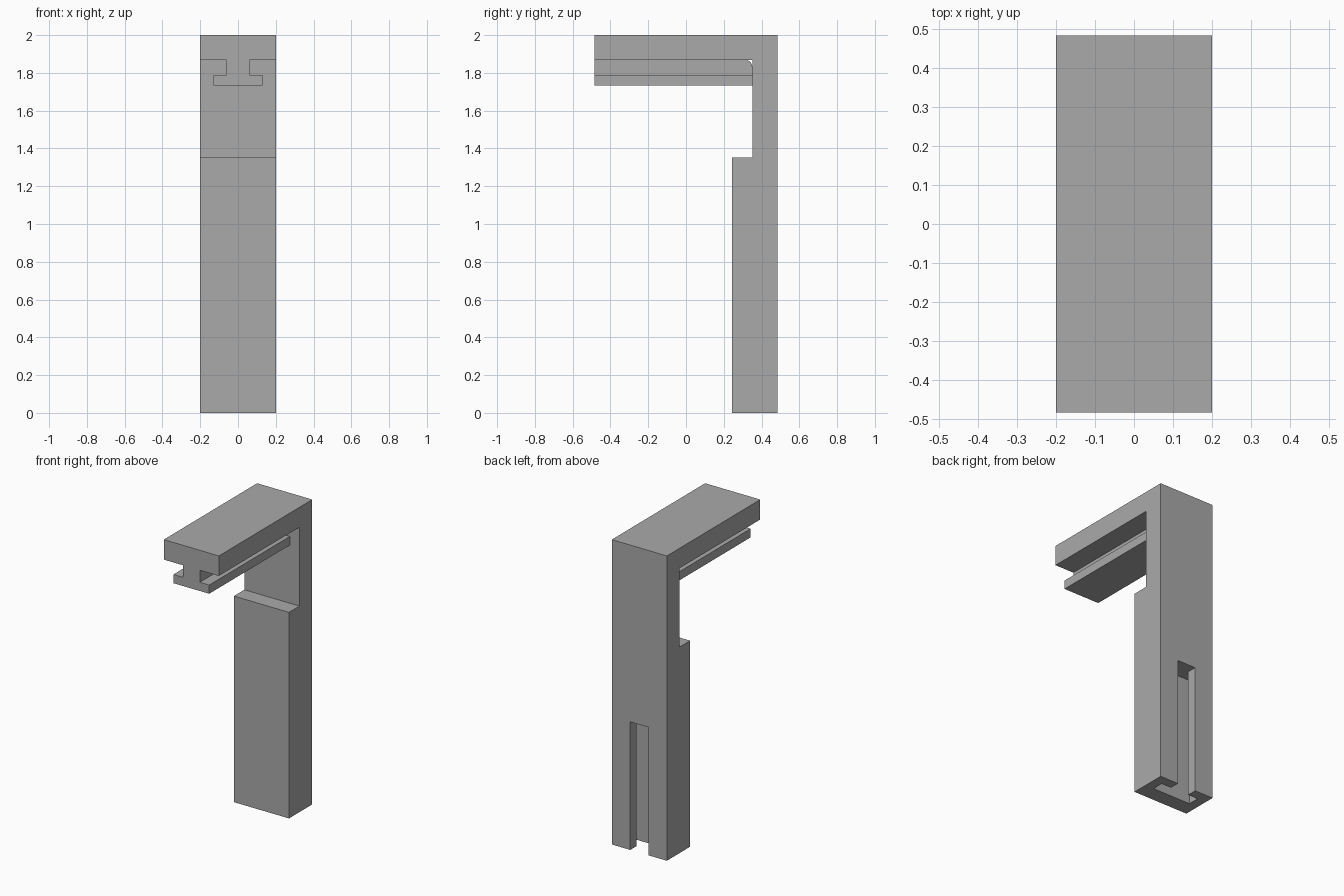
import bpy
import bmesh
from math import cos, sin, pi

cube = bpy.data.objects.get("Cube")
if cube:
    bpy.data.objects.remove(cube, do_unlink=True)

grey = bpy.data.materials.new("plain_grey")
grey.use_nodes = True
grey.diffuse_color = (0.4, 0.4, 0.4, 1)
grey.node_tree.nodes["Principled BSDF"].inputs["Base Color"].default_value = (0.4, 0.4, 0.4, 1)

HALF = 0.2                    # half width of the bracket
FRONT, BACK = -0.484, 0.484
POST = 0.351                  # front of the upper post
ARM = 1.869                   # underside of the arm


def prism(name, points, sweep):
    """Extrude a closed profile, given as 3D points, along a vector."""
    bm = bmesh.new()
    face = bm.faces.new([bm.verts.new(p) for p in points])
    moved = bmesh.ops.extrude_face_region(bm, geom=[face])["geom"]
    verts = [g for g in moved if isinstance(g, bmesh.types.BMVert)]
    bmesh.ops.translate(bm, verts=verts, vec=sweep)
    bmesh.ops.recalc_face_normals(bm, faces=bm.faces)
    mesh = bpy.data.meshes.new(name)
    bm.to_mesh(mesh)
    bm.free()
    mesh.materials.append(grey)
    obj = bpy.data.objects.new(name, mesh)
    bpy.context.collection.objects.link(obj)
    return obj


def side_prism(name, outline, half):
    """Side outline (y, z) extruded symmetrically across x."""
    return prism(name, [(-half, y, z) for y, z in outline], (2 * half, 0, 0))


def combine(target, tool, operation):
    mod = target.modifiers.new(tool.name, "BOOLEAN")
    mod.operation, mod.solver, mod.object = operation, "EXACT", tool
    bpy.context.view_layer.objects.active = target
    bpy.ops.object.modifier_apply(modifier=mod.name)
    bpy.data.objects.remove(tool, do_unlink=True)


# Post, thicker lower block and overhanging arm
bracket = side_prism("bracket", [
    (BACK, 0), (BACK, 2), (FRONT, 2), (FRONT, ARM),
    (POST, ARM), (POST, 1.352), (0.243, 1.352), (0.243, 0)], HALF)

# Rail under the arm: neck with a rounded rear corner, then wide flange
R = 0.038
arc = [(POST - R + R * cos(a), ARM - R + R * sin(a))
       for a in (pi / 2 * i / 8 for i in range(9))]
neck = side_prism("rail_neck", [
    (FRONT, ARM + 0.02), (FRONT, 1.76), (POST + 0.01, 1.76), (POST + 0.01, ARM - R)]
    + arc + [(POST - R, ARM + 0.02)], 0.062)
flange = side_prism("rail_flange", [
    (FRONT, 1.733), (POST + 0.01, 1.733), (POST + 0.01, 1.79), (FRONT, 1.79)], 0.13)
combine(neck, flange, "UNION")
combine(bracket, neck, "UNION")

# Matching T slot, open at the back and the bottom
half_slot = [(0.066, BACK + 0.05), (0.066, 0.419), (0.138, 0.419), (0.138, 0.345)]
outline = half_slot + [(-x, y) for x, y in reversed(half_slot)]
slot = prism("slot_cutter", [(x, y, -0.05) for x, y in outline], (0, 0, 0.89))
slot.hide_render = True
combine(bracket, slot, "DIFFERENCE")
